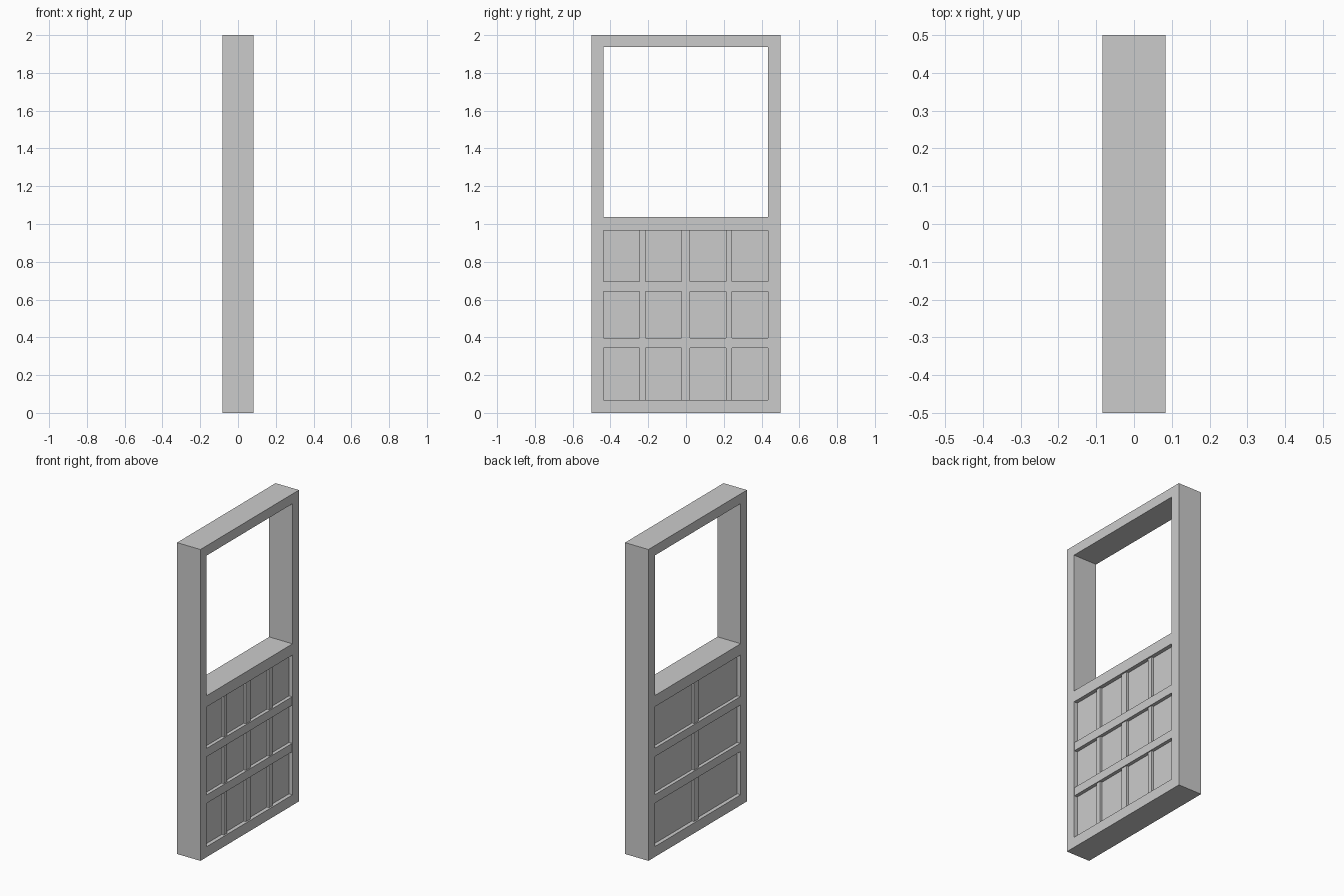
import bpy

if "Cube" in bpy.data.objects:
    bpy.data.objects.remove(bpy.data.objects["Cube"])

HALF = 0.083      # half thickness of the door
PANEL = 0.058     # half thickness of the recessed panel
IN_Y0, IN_Y1 = -0.437, 0.435


def box(name, x, y, z):
    """Axis-aligned box from (min, max) ranges."""
    bpy.ops.mesh.primitive_cube_add(size=1, location=[(a + b) / 2 for a, b in (x, y, z)])
    ob = bpy.context.object
    ob.name = name
    ob.scale = [b - a for a, b in (x, y, z)]
    bpy.ops.object.transform_apply(location=False, rotation=False, scale=True)
    return ob


def cut(target, x, y, z):
    """Subtract a box from the target."""
    cutter = box("cutter", x, y, z)
    mod = target.modifiers.new("cut", 'BOOLEAN')
    mod.operation = 'DIFFERENCE'
    mod.solver = 'EXACT'
    mod.object = cutter
    bpy.context.view_layer.objects.active = target
    bpy.ops.object.modifier_apply(modifier=mod.name)
    bpy.data.objects.remove(cutter, do_unlink=True)


# Door slab with an open upper window and a lower panel recessed on both sides
frame = box("door_frame", (-HALF, HALF), (-0.5, 0.5), (0, 2))
cut(frame, (-0.2, 0.2), (IN_Y0, IN_Y1), (1.037, 1.937))
cut(frame, (PANEL, 0.2), (IN_Y0, IN_Y1), (0.067, 0.965))
cut(frame, (-0.2, -PANEL), (IN_Y0, IN_Y1), (0.067, 0.965))


def depth(side, top):
    """X range of a bar standing on the panel of one side."""
    return sorted((side * (PANEL - 0.01), side * top))


# Horizontal bars, two on each side
for side, label in ((1, "right"), (-1, "left")):
    for i, z in enumerate(((0.343, 0.397), (0.642, 0.696))):
        box(f"{label}_cross_bar_{i + 1}", depth(side, 0.080), (IN_Y0, IN_Y1), z)

# Upright bars between them: three on the right side, one on the left
rows = ((0.067, 0.343), (0.397, 0.642), (0.696, 0.965))
centre = (-0.024, 0.021)
uprights = {1: ((-0.247, -0.215), centre, (0.212, 0.244)), -1: (centre,)}
for side, bars in uprights.items():
    label = "right" if side > 0 else "left"
    for i, y in enumerate(bars):
        for j, z in enumerate(rows):
            box(f"{label}_upright_bar_{i + 1}_{j + 1}", depth(side, 0.073), y, z)
